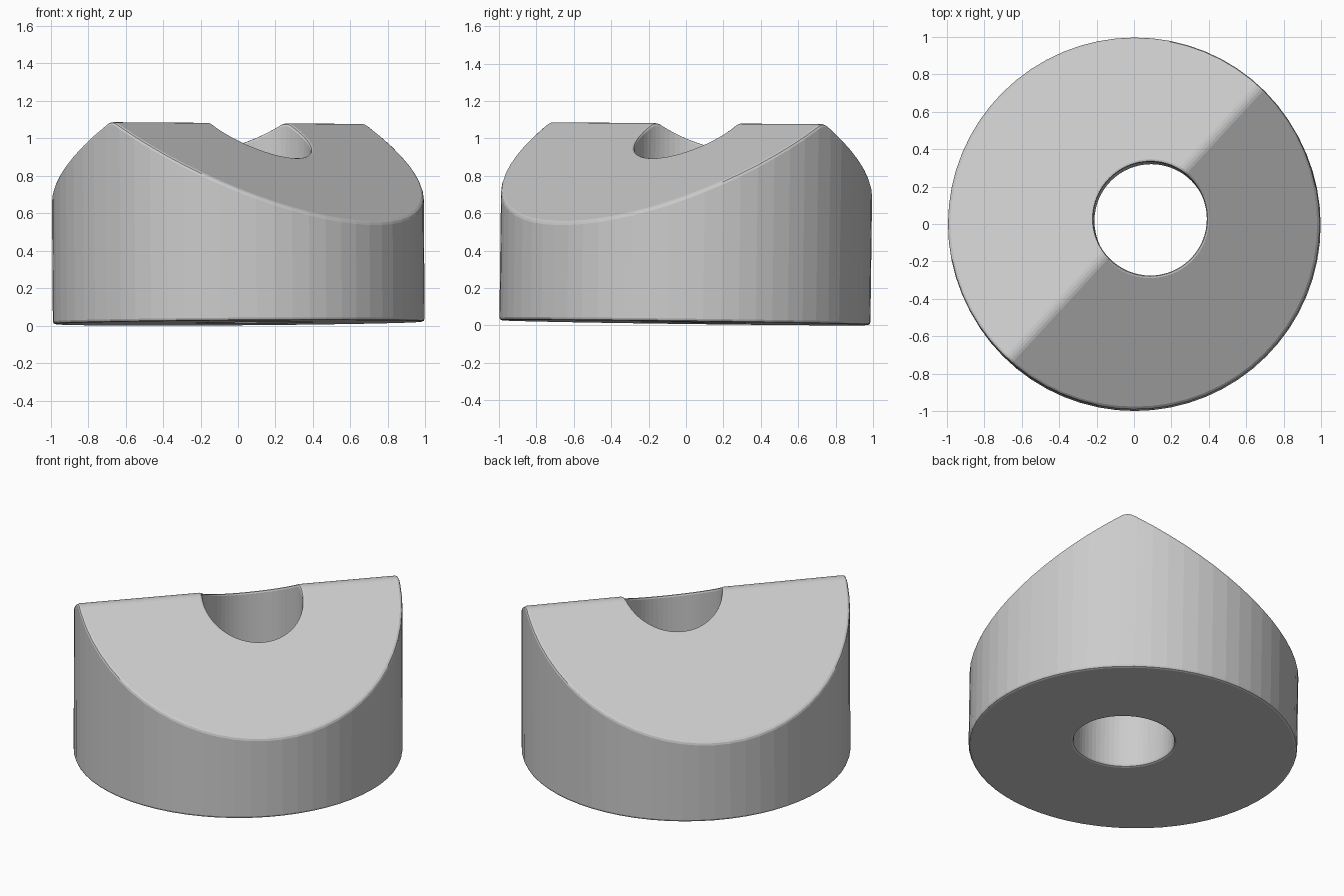
import bpy, bmesh, math
from mathutils import Vector, Matrix

cube = bpy.data.objects.get("Cube")
if cube:
    bpy.data.objects.remove(cube)

SIDES = 64
RIDGE_TOP = 1.066               # height of the rounded ridge line
RIDGE_RADIUS = 0.08             # rounding of the ridge
SLOPE = math.radians(29.2)      # pitch of both sloped faces
DOWNHILL = Vector((0.735, -0.678, 0)).normalized()

grey = bpy.data.materials.new("light grey")
grey.use_nodes = True
colour = (0.6, 0.6, 0.6, 1)
grey.diffuse_color = colour
grey.node_tree.nodes["Principled BSDF"].inputs["Base Color"].default_value = colour


def make_cylinder(name, radius, bottom, top, centre=(0, 0), roof=False):
    bm = bmesh.new()
    bmesh.ops.create_cone(
        bm, cap_ends=True, segments=SIDES, radius1=radius, radius2=radius,
        depth=top - bottom,
        matrix=Matrix.Translation((*centre, (top + bottom) / 2)))
    if roof:
        # Slice with planes tangent to the rounded ridge, sloped sides first
        arc_centre = Vector((0, 0, RIDGE_TOP - RIDGE_RADIUS))
        for step in (-1, 1, -0.6, 0.6, -0.2, 0.2):
            angle = SLOPE * step
            normal = DOWNHILL * math.sin(angle) + Vector((0, 0, math.cos(angle)))
            cut = bmesh.ops.bisect_plane(
                bm, geom=bm.verts[:] + bm.edges[:] + bm.faces[:],
                plane_co=arc_centre + normal * RIDGE_RADIUS,
                plane_no=normal, clear_outer=True)
            edges = [e for e in cut["geom_cut"] if isinstance(e, bmesh.types.BMEdge)]
            bmesh.ops.contextual_create(bm, geom=edges)
        bmesh.ops.recalc_face_normals(bm, faces=bm.faces[:])
    mesh = bpy.data.meshes.new(name)
    bm.to_mesh(mesh)
    bm.free()
    mesh.materials.append(grey)
    obj = bpy.data.objects.new(name, mesh)
    bpy.context.collection.objects.link(obj)
    return obj


# Round block with a two-sided sloped top
block = make_cylinder("sloped_block", 0.992, 0, 1.5, roof=True)

# Off-centre bore through the block
bore = make_cylinder("bore_cutter", 0.303, -0.5, 2, centre=(0.088, 0.022))
bore.hide_render = True
bore.hide_set(True)
bore.display_type = 'WIRE'

drill = block.modifiers.new("bore", 'BOOLEAN')
drill.operation = 'DIFFERENCE'
drill.solver = 'EXACT'
drill.object = bore

# Softened rims
rim = block.modifiers.new("rim_bevel", 'BEVEL')
rim.width = 0.015
rim.segments = 2
rim.limit_method = 'ANGLE'
rim.angle_limit = math.radians(35)
rim.use_clamp_overlap = False

# The whole block leans very slightly
lean = Matrix.Rotation(-0.013, 4, 'X') @ Matrix.Rotation(-0.007, 4, 'Y')
place = Matrix.Translation((0.004, -0.006, 0.0148)) @ lean
block.matrix_world = place
bore.matrix_world = place
